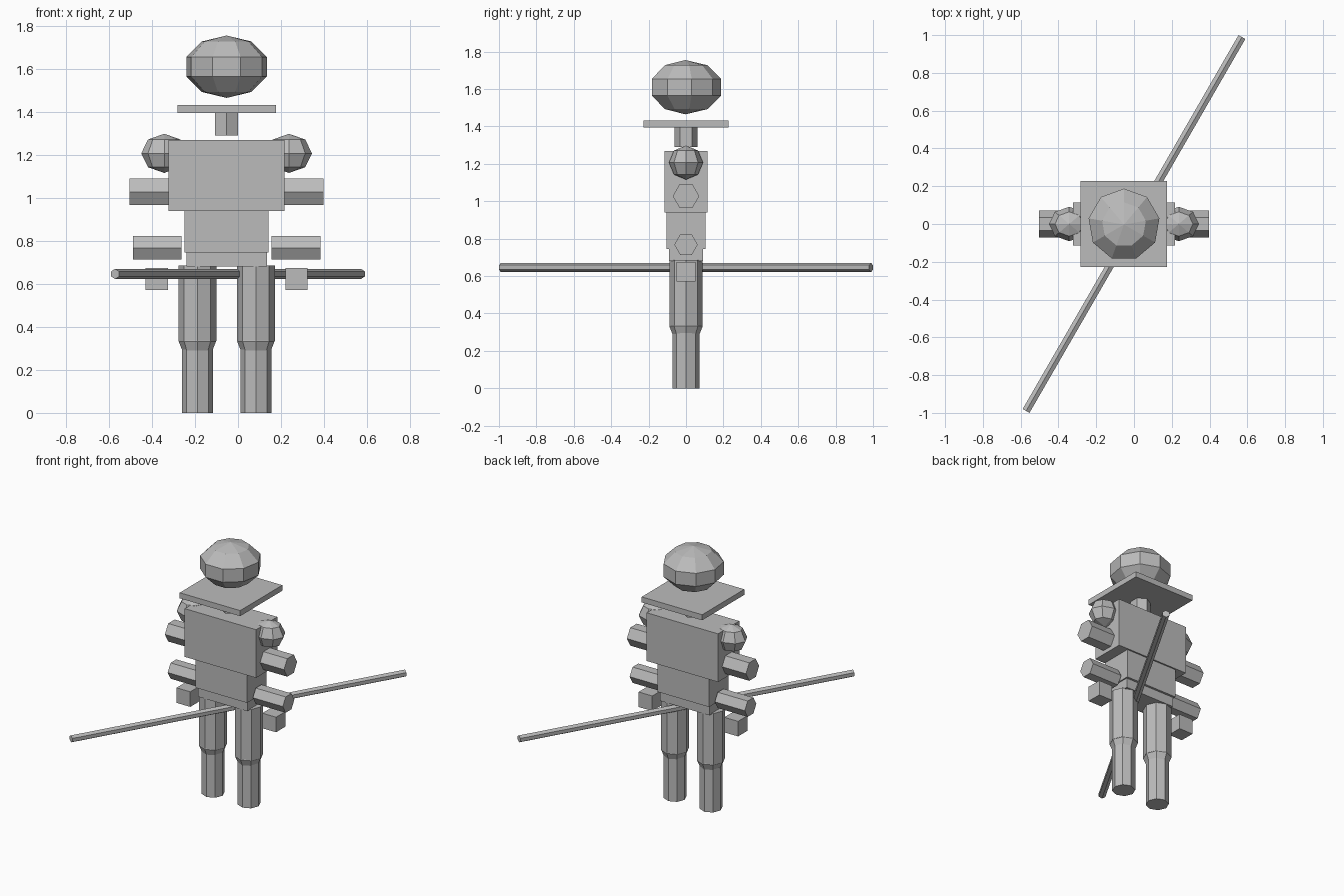
import bpy, bmesh, math
from mathutils import Matrix, Vector

if "Cube" in bpy.data.objects:
    bpy.data.objects.remove(bpy.data.objects["Cube"])

CX = -0.053  # body centre line
grey = bpy.data.materials.new("plain grey")
grey.diffuse_color = (0.5, 0.5, 0.5, 1)
grey.use_nodes = True
grey.node_tree.nodes["Principled BSDF"].inputs["Base Color"].default_value = grey.diffuse_color


def finish(bm, name, matrix):
    bmesh.ops.transform(bm, matrix=matrix, verts=bm.verts)
    bmesh.ops.recalc_face_normals(bm, faces=bm.faces)
    me = bpy.data.meshes.new(name)
    bm.to_mesh(me)
    bm.free()
    me.materials.append(grey)
    bpy.context.collection.objects.link(bpy.data.objects.new(name, me))


def scaled(loc, sx, sy, sz):
    return Matrix.Translation(loc) @ Matrix.Diagonal((sx, sy, sz, 1))


def box(name, x, hx, hy, z0, z1):
    bm = bmesh.new()
    bmesh.ops.create_cube(bm, size=2)
    finish(bm, name, scaled((x, 0, (z0 + z1) / 2), hx, hy, (z1 - z0) / 2))


def ball(name, loc, radii, segments, rings, turn=0.0):
    bm = bmesh.new()
    bmesh.ops.create_uvsphere(bm, u_segments=segments, v_segments=rings, radius=1)
    finish(bm, name, scaled(loc, *radii) @ Matrix.Rotation(turn, 4, 'Z'))


def rod(name, a, b, r, sides, start=(0, 1, 0)):
    """Prism from a to b with one corner pointing along start."""
    a, b, u = Vector(a), Vector(b), Vector(start)
    v = (b - a).normalized().cross(u)
    bm = bmesh.new()
    ends = []
    for p in (a, b):
        ends.append([bm.verts.new(p + r * (u * math.cos(t) + v * math.sin(t)))
                     for t in (2 * math.pi * i / sides for i in range(sides))])
    lo, hi = ends
    bm.faces.new(lo)
    bm.faces.new(hi)
    for i in range(sides):
        j = (i + 1) % sides
        bm.faces.new((lo[i], lo[j], hi[j], hi[i]))
    finish(bm, name, Matrix.Identity(4))


# head, with a corner at the back and a flat facet in front
bm = bmesh.new()
bmesh.ops.create_uvsphere(bm, u_segments=9, v_segments=5, radius=1)
ring = [v.co for v in bm.verts if abs(v.co.z) < 0.5]
first = max(ring, key=lambda c: c.x)
turn = math.pi / 2 - math.atan2(first.y, first.x)
bm.free()
ball("head", (CX, -0.003, 1.61), (0.2, 0.2, 0.145), 9, 5, turn)

# collar plate, neck and trunk
box("collar_plate", CX, 0.229, 0.228, 1.395, 1.433)
rod("neck", (CX, 0, 1.29), (CX, 0, 1.395), 0.0625, 6)
box("chest", CX, 0.27, 0.115, 0.94, 1.27)
box("waist", CX, 0.195, 0.105, 0.745, 0.94)
box("pelvis", CX, 0.187, 0.09, 0.68, 0.745)

# limbs on both sides
for side, s in (("right", -1), ("left", 1)):
    def at(d):
        return CX + s * d
    ball(side + "_shoulder", (at(0.29), 0, 1.207), (0.107, 0.091, 0.091), 8, 4)
    rod(side + "_upper_arm", (at(0.2), 0, 1.028), (at(0.451), 0, 1.028), 0.071, 6)
    rod(side + "_forearm", (at(0.209), 0, 0.768), (at(0.436), 0, 0.768), 0.0625, 6)
    box(side + "_hand", at(0.325), 0.052, 0.051, 0.572, 0.675)
    leg = at(0.136)
    rod(side + "_thigh", (leg, 0, 0.335), (leg, 0, 0.685), 0.088, 8)
    ball(side + "_knee", (leg, 0, 0.333), (0.087, 0.09, 0.09), 8, 4)
    rod(side + "_shin", (leg, 0, 0), (leg, 0, 0.295), 0.072, 8)

# long staff lying level across the body
half = Vector((math.sin(math.radians(30)), math.cos(math.radians(30)), 0)) * 1.143
mid = Vector((0, 0, 0.646))
rod("staff", mid - half, mid + half, 0.024, 6, (0, 0, 1))
